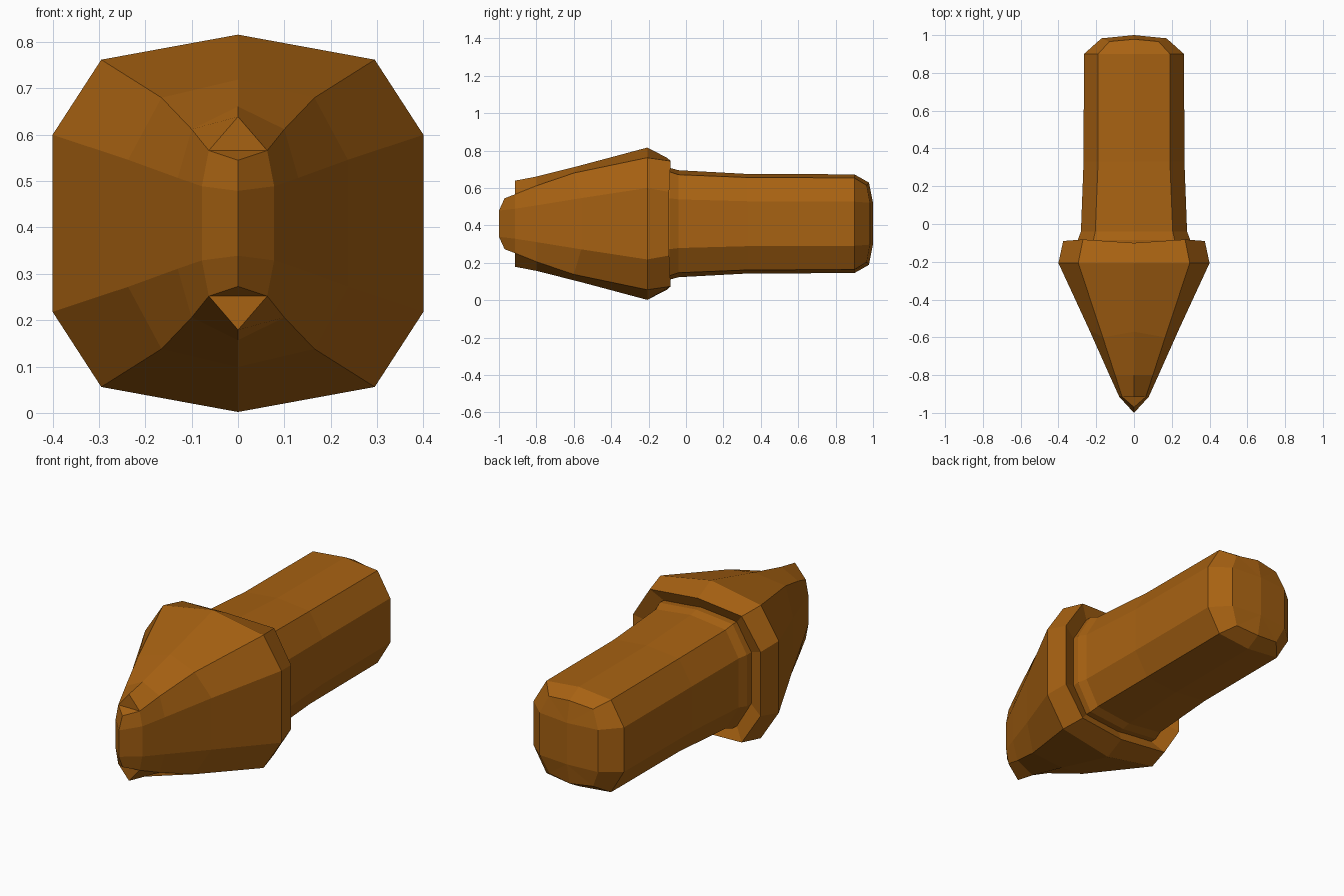
import bpy, bmesh

if "Cube" in bpy.data.objects:
    bpy.data.objects.remove(bpy.data.objects["Cube"])

ZC = 0.409  # height of the long axis

mat = bpy.data.materials.new("amber_brown")
mat.diffuse_color = (0.39, 0.122, 0.006, 1)
mat.use_nodes = True
mat.node_tree.nodes["Principled BSDF"].inputs["Base Color"].default_value = mat.diffuse_color


def ring(top, corner, side):
    """Ten-sided section mirrored in x and z; top=(y,z), corner/side=(y,x,z)."""
    (ty, tz), (cy, cx, cz), (sy, sx, sz) = top, corner, side
    right = [(0, ty, tz), (cx, cy, cz), (sx, sy, sz),
             (sx, sy, -sz), (cx, cy, -cz), (0, ty, -tz)]
    left = [(-x, y, z) for x, y, z in right[4:0:-1]]
    return right + left


def flat(y, a, cx, cz, sx, sz):
    return ring((y, a), (y, cx, cz), (y, sx, sz))


def loft(name, rings):
    bm = bmesh.new()
    loops = [[bm.verts.new((x, y, z + ZC)) for x, y, z in r] for r in rings]
    for a, b in zip(loops, loops[1:]):
        for i in range(10):
            j = (i + 1) % 10
            bm.faces.new((a[i], a[j], b[j], b[i]))
    bm.faces.new(loops[0])
    bm.faces.new(loops[-1])
    # collapse the pinched ends into ridges
    bmesh.ops.remove_doubles(bm, verts=bm.verts[:], dist=1e-4)
    bmesh.ops.dissolve_degenerate(bm, edges=bm.edges[:], dist=1e-4)
    bmesh.ops.recalc_face_normals(bm, faces=bm.faces[:])
    me = bpy.data.meshes.new(name)
    bm.to_mesh(me)
    bm.free()
    me.materials.append(mat)
    ob = bpy.data.objects.new(name, me)
    bpy.context.collection.objects.link(ob)
    return ob


# pointed head: recess behind the collar, collar, taper, wedge tip
loft("head", [
    flat(-0.13, 0.28, 0.20, 0.26, 0.28, 0.13),
    ring((-0.10, 0.352), (-0.082, 0.27, 0.335), (-0.09, 0.375, 0.17)),
    flat(-0.207, 0.407, 0.295, 0.353, 0.40, 0.191),
    ring((-0.57, 0.31), (-0.60, 0.165, 0.271), (-0.56, 0.237, 0.137)),
    ring((-0.80, 0.252), (-0.80, 0.10, 0.203), (-0.80, 0.13, 0.098)),
    flat(-0.915, 0.23, 0.063, 0.157, 0.078, 0.08),
    flat(-0.915, 0.157, 0.063, 0.157, 0.078, 0.08),
    ring((-0.97, 0.136), (-0.97, 0, 0.136), (-1.0, 0, 0.07)),
])

# straight shaft with a flared root and a rounded end
loft("shaft", [
    flat(-0.15, 0.295, 0.215, 0.275, 0.298, 0.136),
    flat(-0.085, 0.298, 0.215, 0.277, 0.298, 0.136),
    flat(-0.04, 0.286, 0.205, 0.262, 0.281, 0.13),
    flat(0.33, 0.266, 0.19, 0.247, 0.267, 0.12),
    flat(0.90, 0.264, 0.19, 0.245, 0.265, 0.118),
    ring((0.978, 0.22), (0.966, 0.13, 0.205), (0.983, 0.172, 0.112)),
    ring((1.0, 0.11), (1.0, 0, 0.11), (1.0, 0, 0.11)),
])
